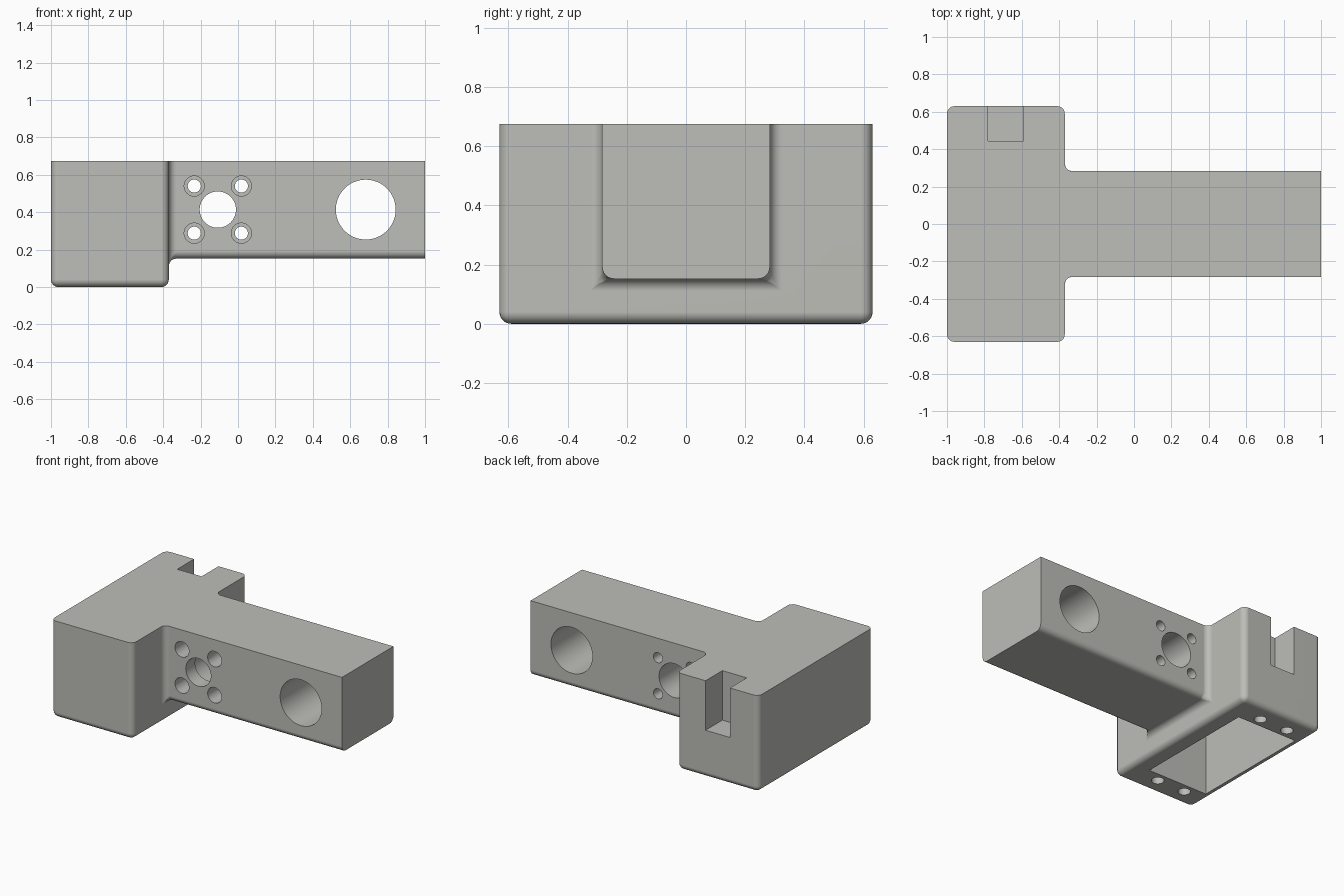
import bpy, bmesh, math

if "Cube" in bpy.data.objects:
    bpy.data.objects.remove(bpy.data.objects["Cube"])

TOP = 0.675           # height of the flat top
HEAD_X = -0.37        # where the head meets the arm
HEAD_Y, ARM_Y = 0.63, 0.283
ARM_Z = 0.152         # underside of the arm
HOLE_Z = 0.414        # centre line of the arm bores

grey = bpy.data.materials.new("warm_grey")
grey.diffuse_color = (0.51, 0.51, 0.48, 1)
grey.use_nodes = True
grey.node_tree.nodes["Principled BSDF"].inputs["Base Color"].default_value = grey.diffuse_color


# T-shaped solid: wide head and narrower, raised arm
def make_body():
    bm = bmesh.new()
    v = {}
    for s in (-1, 1):
        for name, x, y, z in (("hb", -1, HEAD_Y, 0), ("ht", -1, HEAD_Y, TOP),
                              ("fb", HEAD_X, HEAD_Y, 0), ("ft", HEAD_X, HEAD_Y, TOP),
                              ("jb", HEAD_X, ARM_Y, ARM_Z), ("jt", HEAD_X, ARM_Y, TOP),
                              ("eb", 1, ARM_Y, ARM_Z), ("et", 1, ARM_Y, TOP)):
            v[name, s] = bm.verts.new((x, s * y, z))

    def face(names):
        bm.faces.new([v[n[:2], -1 if n[2] == "-" else 1] for n in names.split()])

    face("ht- ft- jt- et- et+ jt+ ft+ ht+")      # top
    face("hb- hb+ fb+ fb-")                      # head underside
    face("hb- ht- ht+ hb+")                      # head end
    face("fb- fb+ ft+ jt+ jb+ jb- jt- ft-")      # shoulder around the arm
    face("jb- jb+ eb+ eb-")                      # arm underside
    face("eb- eb+ et+ et-")                      # arm end
    for s in "-+":
        face(f"hb{s} fb{s} ft{s} ht{s}")         # head sides
        face(f"jb{s} eb{s} et{s} jt{s}")         # arm sides
    bmesh.ops.recalc_face_normals(bm, faces=bm.faces)

    # round everything except the top rim and the arm end
    rounded = [e for e in bm.edges
               if not all(p.co.z > TOP - 0.001 for p in e.verts)
               and not all(p.co.x > 0.999 for p in e.verts)]
    bmesh.ops.bevel(bm, geom=rounded, offset=0.04, offset_type='OFFSET',
                    segments=6, profile=0.5, affect='EDGES')
    bmesh.ops.recalc_face_normals(bm, faces=bm.faces)
    me = bpy.data.meshes.new("bracket_body")
    bm.to_mesh(me)
    bm.free()
    ob = bpy.data.objects.new("bracket_body", me)
    bpy.context.collection.objects.link(ob)
    me.materials.append(grey)
    return ob


body = make_body()


def cut(cutter):
    cutter.data.materials.append(grey)
    mod = body.modifiers.new("cut", 'BOOLEAN')
    mod.operation, mod.solver, mod.object = 'DIFFERENCE', 'EXACT', cutter
    bpy.context.view_layer.objects.active = body
    bpy.ops.object.modifier_apply(modifier=mod.name)
    bpy.data.objects.remove(cutter)


def cut_box(x0, x1, y0, y1, z0, z1):
    bpy.ops.mesh.primitive_cube_add(size=1, location=((x0 + x1) / 2, (y0 + y1) / 2, (z0 + z1) / 2))
    ob = bpy.context.object
    ob.scale = (x1 - x0, y1 - y0, z1 - z0)
    bpy.context.view_layer.update()
    cut(ob)


def cut_bore(x, z, r, y0, y1, sides=48):
    bpy.ops.mesh.primitive_cylinder_add(vertices=sides, radius=r, depth=y1 - y0,
                                        location=(x, (y0 + y1) / 2, z),
                                        rotation=(math.pi / 2, 0, 0))
    cut(bpy.context.object)


# large bore near the arm end
cut_bore(0.683, HOLE_Z, 0.16, -0.4, 0.4, 64)

# stepped centre bore, wider from the back
cut_bore(-0.108, HOLE_Z, 0.097, -0.4, 0.4)
cut_bore(-0.108, HOLE_Z, 0.118, -0.18, 0.4)

# four bolt holes, counterbored from the front
for dx in (-0.126, 0.126):
    for dz in (-0.126, 0.126):
        cut_bore(-0.108 + dx, HOLE_Z + dz, 0.035, -0.4, 0.4, 32)
        cut_bore(-0.108 + dx, HOLE_Z + dz, 0.054, -0.4, 0.0, 32)

# deep pocket in the underside of the head
cut_box(-0.952, -0.491, -0.435, 0.435, -0.1, 0.58)

# screw holes at both ends of the pocket
for x in (-0.83, -0.614):
    for y in (-0.5, 0.5):
        bpy.ops.mesh.primitive_cylinder_add(vertices=32, radius=0.04, depth=0.35,
                                            location=(x, y, 0.075))
        cut(bpy.context.object)

# cable notch in the back of the head
cut_box(-0.78, -0.592, 0.445, 0.8, 0.33, 0.8)

# smooth rounded edges, crisp corners
bpy.ops.object.select_all(action='DESELECT')
body.select_set(True)
bpy.context.view_layer.objects.active = body
bpy.ops.object.shade_smooth_by_angle(angle=math.radians(30))
weighted = body.modifiers.new("even_shading", 'WEIGHTED_NORMAL')
weighted.keep_sharp = True
